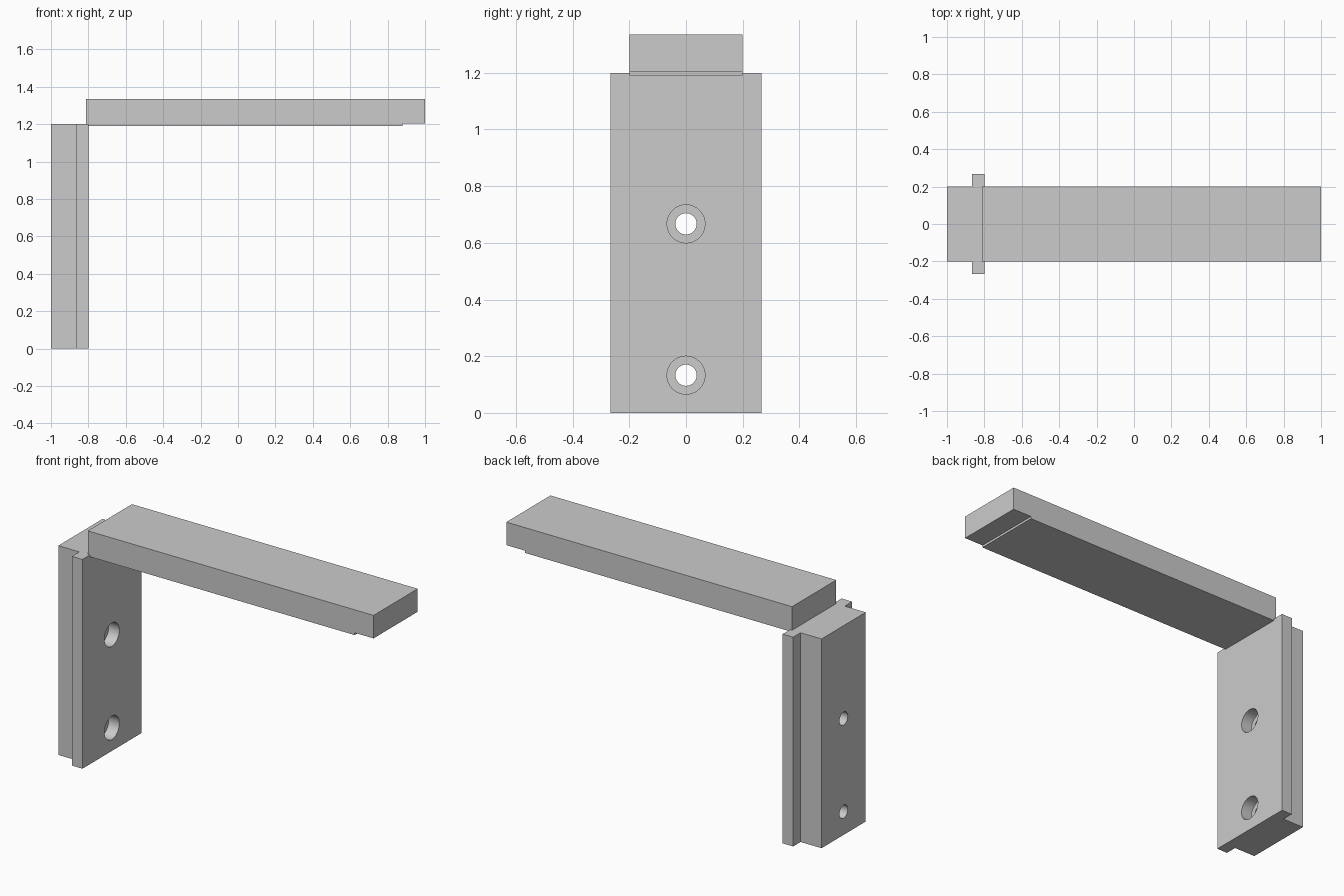
import bpy
import bmesh
from math import pi
from mathutils import Vector

cube = bpy.data.objects.get("Cube")
if cube:
    bpy.data.objects.remove(cube, do_unlink=True)

grey = bpy.data.materials.new("plain grey")
grey.use_nodes = True
colour = (0.6, 0.6, 0.6, 1)
grey.diffuse_color = colour
grey.node_tree.nodes["Principled BSDF"].inputs["Base Color"].default_value = colour


def prism(name, profile, direction):
    """Extrude a closed outline into a solid."""
    bm = bmesh.new()
    face = bm.faces.new([bm.verts.new(p) for p in profile])
    new = bmesh.ops.extrude_face_region(bm, geom=[face])["geom"]
    verts = [v for v in new if isinstance(v, bmesh.types.BMVert)]
    bmesh.ops.translate(bm, verts=verts, vec=Vector(direction))
    bmesh.ops.recalc_face_normals(bm, faces=bm.faces)
    mesh = bpy.data.meshes.new(name)
    bm.to_mesh(mesh)
    bm.free()
    mesh.materials.append(grey)
    obj = bpy.data.objects.new(name, mesh)
    bpy.context.collection.objects.link(obj)
    return obj


def drill(target, radius, x_start, x_end, z):
    """Bore a round hole along x."""
    bpy.ops.mesh.primitive_cylinder_add(
        vertices=64, radius=radius, depth=x_end - x_start,
        location=((x_start + x_end) / 2, 0, z), rotation=(0, pi / 2, 0))
    cutter = bpy.context.object
    cutter.name = "hole_cutter"
    cutter.data.materials.append(grey)
    cutter.hide_render = True
    cutter.hide_set(True)
    cutter.display_type = 'WIRE'
    mod = target.modifiers.new("hole", 'BOOLEAN')
    mod.operation = 'DIFFERENCE'
    mod.solver = 'EXACT'
    mod.object = cutter


# Upright post with a T-shaped section
half = [(-1, 0.2), (-0.867, 0.2), (-0.867, 0.267), (-0.8, 0.267)]
section = half + [(x, -y) for x, y in reversed(half)]
post = prism("post", [(x, y, 0) for x, y in section], (0, 0, 1.2))

# Counterbored screw holes
for z in (0.133, 0.667):
    drill(post, 0.0375, -1.1, -0.7, z)
    drill(post, 0.067, -0.867, -0.7, z)

# Horizontal arm with a shallow step under its tip
side = [(-0.813, 1.19), (0.88, 1.19), (0.88, 1.203), (1, 1.203),
        (1, 1.335), (-0.813, 1.335)]
prism("arm", [(x, -0.2, z) for x, z in side], (0, 0.4, 0))

# Apply the holes, then smooth only their round walls
bpy.context.view_layer.update()
depsgraph = bpy.context.evaluated_depsgraph_get()
drilled = bpy.data.meshes.new_from_object(post.evaluated_get(depsgraph))
post.modifiers.clear()
post.data = drilled
for obj in [o for o in bpy.data.objects if o.name.startswith("hole_cutter")]:
    bpy.data.objects.remove(obj, do_unlink=True)
bpy.ops.object.select_all(action='DESELECT')
post.select_set(True)
bpy.context.view_layer.objects.active = post
bpy.ops.object.shade_smooth_by_angle(angle=pi / 6)
